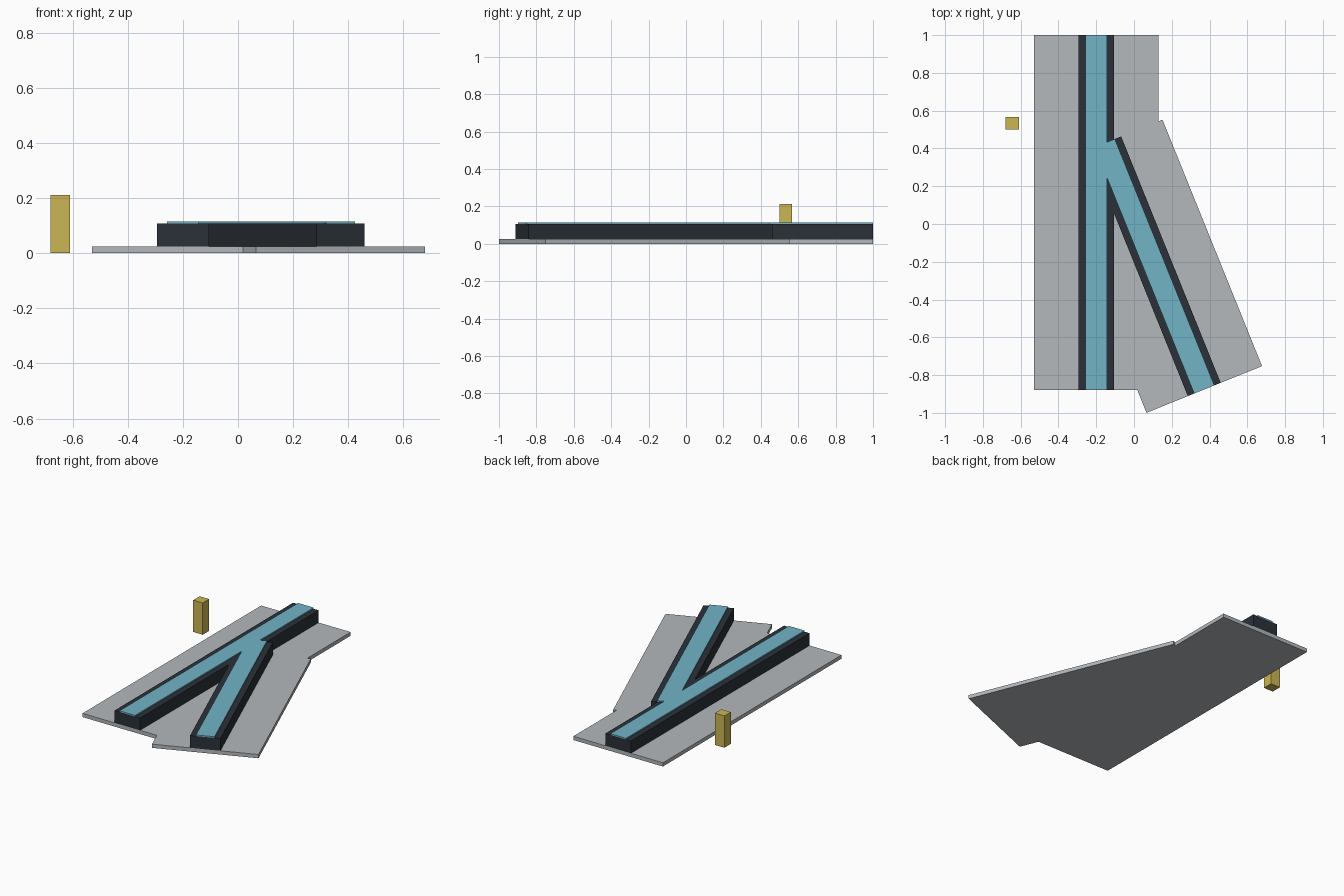
import bpy
import bmesh
from math import radians, sin, cos
from mathutils import Vector

cube = bpy.data.objects.get("Cube")
if cube:
    bpy.data.objects.remove(cube, do_unlink=True)


def material(name, rgb):
    mat = bpy.data.materials.new(name)
    mat.use_nodes = True
    mat.diffuse_color = (*rgb, 1)
    mat.node_tree.nodes["Principled BSDF"].inputs["Base Color"].default_value = (*rgb, 1)
    return mat


GREY = material("light grey", (0.456, 0.479, 0.497))
DARK = material("dark slate", (0.023, 0.031, 0.040))
BLUE = material("pale blue", (0.171, 0.456, 0.565))
YELLOW = material("mustard yellow", (0.60, 0.470, 0.088))


def slab(name, outline, bottom, top, mat):
    """Extrude a flat outline between two heights."""
    bm = bmesh.new()
    face = bm.faces.new([bm.verts.new((p[0], p[1], bottom)) for p in outline])
    lid = bmesh.ops.extrude_face_region(bm, geom=[face])["geom"]
    for item in lid:
        if isinstance(item, bmesh.types.BMVert):
            item.co.z = top
    bmesh.ops.recalc_face_normals(bm, faces=bm.faces)
    mesh = bpy.data.meshes.new(name)
    bm.to_mesh(mesh)
    bm.free()
    mesh.materials.append(mat)
    obj = bpy.data.objects.new(name, mesh)
    bpy.context.collection.objects.link(obj)
    return obj


# Straight run and the side branch that leaves it
TRUNK_X, BACK, FRONT = -0.20, 1.0, -0.88
ANGLE, LENGTH = radians(22), 1.407
ALONG = Vector((sin(ANGLE), -cos(ANGLE)))
ACROSS = Vector((cos(ANGLE), sin(ANGLE)))
BRANCH_END = Vector((0.372, -0.876))
BRANCH_START = BRANCH_END - ALONG * LENGTH


def fork_outline(half):
    """Merged outline of the straight run and the branch, both 2 * half wide."""
    left, right = TRUNK_X - half, TRUNK_X + half
    side = ACROSS * half
    inner, outer = BRANCH_START - side, BRANCH_START + side
    shoulder = outer + ACROSS * ((right - outer.x) / ACROSS.x)
    crotch = inner + ALONG * ((right - inner.x) / ALONG.x)
    points = [(left, FRONT), (left, BACK), (right, BACK), shoulder, outer,
              BRANCH_END + side, BRANCH_END - side]
    if crotch.y > FRONT:
        points += [crotch, (right, FRONT)]
    else:
        points.append(inner + ALONG * ((FRONT - inner.y) / ALONG.y))
    return points


# Stacked layers: floor plate, conveyor body, belt surface
slab("floor_plate", fork_outline(0.33), 0, 0.025, GREY)
slab("conveyor_body", fork_outline(0.094), 0.025, 0.107, DARK)
slab("belt_surface", fork_outline(0.0575), 0.107, 0.115, BLUE)

# Free-standing marker post
slab("marker_post", [(-0.68, 0.5), (-0.61, 0.5), (-0.61, 0.567), (-0.68, 0.567)],
     0, 0.212, YELLOW)
